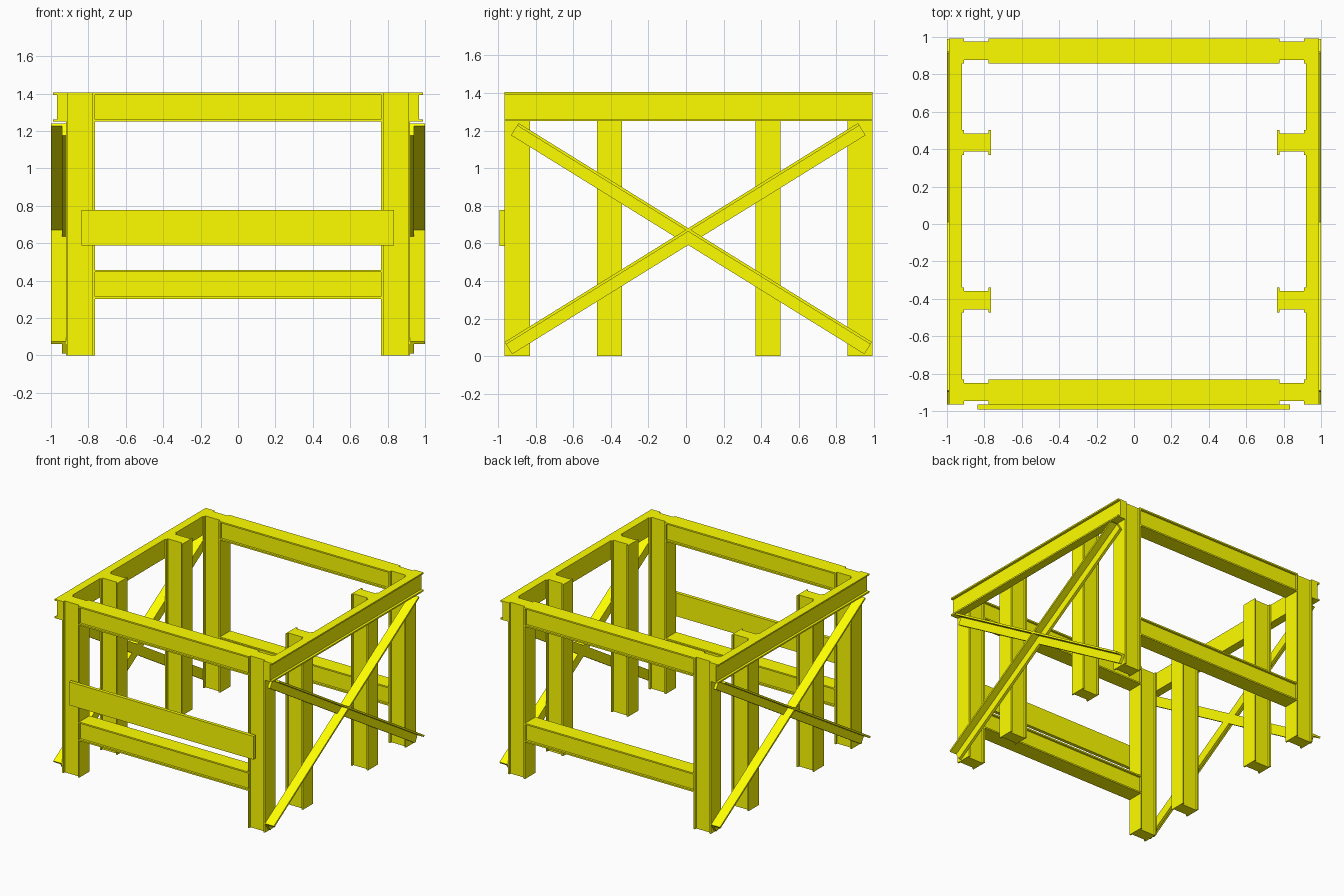
import bpy, bmesh
from mathutils import Vector

if "Cube" in bpy.data.objects:
    bpy.data.objects.remove(bpy.data.objects["Cube"])

paint = bpy.data.materials.new("yellow_paint")
paint.diffuse_color = (1.0, 1.0, 0.0, 1.0)
paint.use_nodes = True
paint.node_tree.nodes["Principled BSDF"].inputs["Base Color"].default_value = paint.diffuse_color

X, Y, Z = Vector((1, 0, 0)), Vector((0, 1, 0)), Vector((0, 0, 1))
TOP = 1.405
T = 0.012  # flange thickness


def prism(name, profile, origin, u, v, sweep):
    """Extrude a 2D profile lying in the u/v plane along the sweep vector."""
    bm = bmesh.new()
    face = bm.faces.new([bm.verts.new(Vector(origin) + u * a + v * b) for a, b in profile])
    new = bmesh.ops.extrude_face_region(bm, geom=[face])["geom"]
    bmesh.ops.translate(bm, vec=sweep, verts=[g for g in new if isinstance(g, bmesh.types.BMVert)])
    bmesh.ops.recalc_face_normals(bm, faces=bm.faces)
    mesh = bpy.data.meshes.new(name)
    bm.to_mesh(mesh)
    bm.free()
    mesh.materials.append(paint)
    obj = bpy.data.objects.new(name, mesh)
    bpy.context.collection.objects.link(obj)
    return obj


def i_section(depth, width, web):
    """I profile: flanges at both ends of the depth (first axis)."""
    d, w, k = depth / 2, width / 2, web / 2
    return [(-d, -w), (-d + T, -w), (-d + T, -k), (d - T, -k), (d - T, -w), (d, -w),
            (d, w), (d - T, w), (d - T, k), (-d + T, k), (-d + T, w), (-d, w)]


SECTION = i_section(0.155, 0.134, 0.098)
COLUMN_Y = {"front": -0.898, "front_middle": -0.407, "rear_middle": 0.436, "rear": 0.926}

# Channel profile of the side beams: flat inside, lips outside
CHANNEL = [(0.92, 1.25), (0.988, 1.25), (0.988, 1.25 + T), (0.968, 1.25 + T),
           (0.968, TOP - T), (0.988, TOP - T), (0.988, TOP), (0.92, TOP)]

# Angle profile of the braces: flat leg against columns, upper leg outwards
ANGLE = [(0, 0), (0.08, 0), (0.08, -0.015), (0.022, -0.015), (0.022, -0.076), (0, -0.076)]

for side, s in (("left", -1), ("right", 1)):
    # Columns
    for place, y in COLUMN_Y.items():
        prism(f"{side}_{place}_column", SECTION, (s * 0.8425, y, 0), X, Y, Z * TOP)
    # Side top beam
    prism(f"{side}_top_beam", CHANNEL, (0, -0.965, 0), X * s, Z, Y * 1.958)
    # Crossed angle braces
    for label, m in (("rising", 1), ("falling", -1)):
        start = Vector((s * 0.92, 0.012 - m * 0.977, 0.075))
        run = Vector((0, m * 1.88, 1.165))
        up = Vector((0, -m * run.z, abs(run.y))).normalized()
        prism(f"{side}_{label}_brace", ANGLE, start, X * s, up, run)

# Cross beams between the corner columns
for place in ("front", "rear"):
    for level, z in (("top", TOP - 0.0775), ("lower", 0.38)):
        prism(f"{place}_{level}_beam", SECTION, (-0.765, COLUMN_Y[place], z), Z, Y, X * 1.53)

# Flat front plate
prism("front_plate", [(-0.838, 0.587), (0.835, 0.587), (0.835, 0.778), (-0.838, 0.778)],
      (0, -0.993, 0), X, Z, Y * 0.028)
